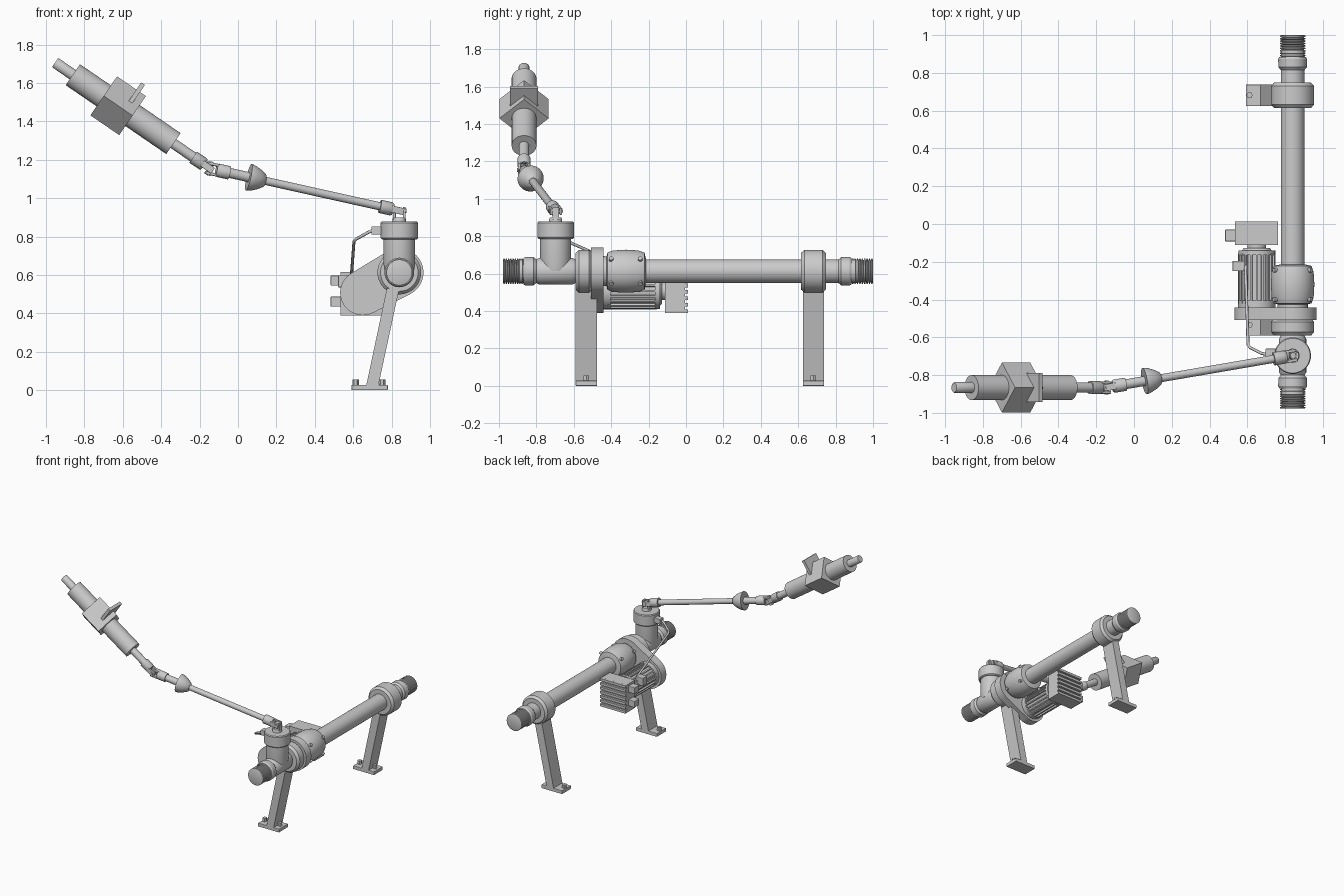
import bpy, bmesh, math
from mathutils import Vector, Matrix

if "Cube" in bpy.data.objects:
    bpy.data.objects.remove(bpy.data.objects["Cube"])

X, Y, Z = Vector((1, 0, 0)), Vector((0, 1, 0)), Vector((0, 0, 1))


def frame(origin, z, x=X):
    """Local frame: z along the given direction, x as near as possible to x."""
    z = Vector(z).normalized()
    y = z.cross(Vector(x)).normalized()
    m = Matrix((y.cross(z), y, z)).transposed().to_4x4()
    m.translation = Vector(origin)
    return m


def finish(name, bm, m, bevel=0, smooth=True):
    bmesh.ops.recalc_face_normals(bm, faces=bm.faces)
    me = bpy.data.meshes.new(name)
    bm.to_mesh(me)
    bm.free()
    if smooth:
        me.shade_smooth()
        me.set_sharp_from_angle(angle=math.radians(32))
    ob = bpy.data.objects.new(name, me)
    ob.matrix_world = m
    bpy.context.collection.objects.link(ob)
    if bevel:
        mod = ob.modifiers.new("Bevel", 'BEVEL')
        mod.width, mod.segments = bevel, 2
    return ob


def lathe(name, profile, m, n=40):
    """Capped solid of revolution about local z; profile is (height, radius)."""
    bm = bmesh.new()
    rings = [[bm.verts.new((r * math.cos(2 * math.pi * i / n), r * math.sin(2 * math.pi * i / n), h))
              for i in range(n)] for h, r in profile]
    for a, b in zip(rings, rings[1:]):
        for i in range(n):
            bm.faces.new((a[i], a[(i + 1) % n], b[(i + 1) % n], b[i]))
    bm.faces.new(rings[0])
    bm.faces.new(rings[-1])
    return finish(name, bm, m)


def cyl(name, r, a, b, m, n=32):
    return lathe(name, [(a, r), (b, r)], m, n)


def box(name, lo, hi, m=Matrix(), bevel=0):
    bm = bmesh.new()
    bmesh.ops.create_cube(bm, size=1)
    lo, hi = Vector(lo), Vector(hi)
    for v in bm.verts:
        v.co = Vector([(lo[i] + hi[i]) / 2 + v.co[i] * (hi[i] - lo[i]) for i in range(3)])
    return finish(name, bm, m, bevel, False)


def prism(name, pts, a, b, m, smooth=True):
    """Outline in local xy extruded from a to b along local z."""
    bm = bmesh.new()
    f = bm.faces.new([bm.verts.new((p[0], p[1], a)) for p in pts])
    ext = bmesh.ops.extrude_face_region(bm, geom=[f])["geom"]
    bmesh.ops.translate(bm, vec=(0, 0, b - a), verts=[v for v in ext if isinstance(v, bmesh.types.BMVert)])
    return finish(name, bm, m, 0, smooth)


# Main pipe along y
AX, AZ = 0.84, 0.613
main = frame((AX, 0, AZ), Y)
cyl("main_pipe", 0.063, -0.9, 0.92, main, 48)

# Threaded ends and their collars
for name, end, inner, s in (("front", -0.978, -0.87, -1), ("back", 1.0, 0.885, 1)):
    count = 9
    step = (end - inner) / count
    prof = []
    for i in range(count):
        h = inner + i * step
        prof += [(h, 0.056), (h + 0.3 * step, 0.067), (h + 0.75 * step, 0.067)]
    prof.append((end, 0.060))
    lathe(name + "_threaded_end", prof, main, 48)
    lathe(name + "_collar", [(inner - s * 0.07, 0.063), (inner - s * 0.055, 0.075),
                             (inner - s * 0.012, 0.077), (inner, 0.070)], main)

# Two supports: clamp ring, slanted leg, foot and bolts
for name, y0, y1, c0, c1 in (("front", -0.59, -0.475, -0.59, -0.50), ("back", 0.625, 0.738, 0.615, 0.748)):
    lathe(name + "_clamp", [(c0, 0.098), (c0 + 0.018, 0.114), (c1 - 0.018, 0.114), (c1, 0.098)], main, 48)
    # local x,y -> world x,z with z -> -y
    side = frame((0, 0, 0), -Y)
    prism(name + "_leg", [(0.667, 0.02), (0.73, 0.02), (0.84, 0.53), (0.775, 0.53)], -y1, -y0, side, False)
    box(name + "_foot", (0.592, y0, 0), (0.78, y1, 0.028), bevel=0.003)
    for i, x in enumerate((0.612, 0.75)):
        cyl(f"{name}_foot_bolt_{i}", 0.017, 0.02, 0.055, frame((x, (y0 + y1) / 2, 0), Z), 6)

# Belt case joining pipe and motor
MX, MZ = 0.65, 0.508
d = Vector((AX - MX, AZ - MZ))
ang = math.atan2(d.y, d.x)
off = math.acos((0.118 - 0.126) / d.length)
pts = []
for cx, cz, r, a0, a1 in ((AX, AZ, 0.126, ang - off, ang + off),
                          (MX, MZ, 0.118, ang + off, ang + 2 * math.pi - off)):
    pts += [(cx + r * math.cos(a0 + (a1 - a0) * i / 24), cz + r * math.sin(a0 + (a1 - a0) * i / 24))
            for i in range(25)]
prism("belt_case", pts, 0.442, 0.508, frame((0, 0, 0), -Y))

# Coupling housing with bolts
lathe("coupling_housing", [(-0.45, 0.08), (-0.425, 0.08), (-0.42, 0.100), (-0.39, 0.111), (-0.32, 0.115),
                           (-0.255, 0.111), (-0.222, 0.100), (-0.215, 0.07)], main, 48)
for i, a in enumerate((35, 145, 215, 325)):
    dr = Vector((math.cos(math.radians(a)), 0, math.sin(math.radians(a))))
    for j, y in enumerate((-0.40, -0.245)):
        cyl(f"housing_bolt_{i}_{j}", 0.012, 0.09, 0.122, frame((AX, y, AZ), dr, Y), 12)

# Finned motor
motor = frame((MX, 0, MZ), Y)
lathe("motor_body", [(-0.45, 0.086), (-0.15, 0.086), (-0.128, 0.07)], motor)
cyl("motor_front_ring", 0.099, -0.445, -0.405, motor)
cyl("motor_back_ring", 0.098, -0.165, -0.14, motor)
for i in range(20):
    fin = motor @ Matrix.Rotation(2 * math.pi * i / 20, 4, 'Z')
    box(f"motor_fin_{i}", (0.08, -0.005, -0.42), (0.099, 0.005, -0.155), fin)
box("motor_terminal", (0.522, -0.25, 0.535), (0.585, -0.195, 0.60), bevel=0.004)

# Ribbed control box with plugs
box("control_box", (0.535, -0.112, 0.39), (0.762, -0.005, 0.615))
for i in range(7):
    z = 0.39 + i * 0.0342
    box(f"control_box_rib_{i}", (0.535, -0.006, z), (0.762, 0.012, z + 0.0195))
for i, z in enumerate((0.435, 0.545)):
    box(f"control_plug_{i}", (0.482, -0.092, z), (0.545, -0.03, z + 0.052), bevel=0.004)
cyl("motor_to_box_duct", 0.05, -0.14, -0.10, motor)

# Tee branch with cap and sensor
TY = -0.697
tee = frame((AX, TY, 0), Z)
lathe("tee_branch", [(AZ, 0.075), (0.66, 0.083), (0.80, 0.083)], tee, 48)
lathe("tee_body", [(-0.80, 0.063), (-0.785, 0.072), (-0.61, 0.072), (-0.59, 0.063)], main, 48)
lathe("tee_cap", [(0.785, 0.090), (0.792, 0.097), (0.872, 0.097), (0.879, 0.092)], tee, 48)
box("sensor", (0.695, -0.705, 0.81), (0.76, -0.66, 0.853), bevel=0.004)

# Sensor cable
cu = bpy.data.curves.new("sensor_cable", 'CURVE')
cu.dimensions, cu.bevel_depth, cu.bevel_resolution = '3D', 0.008, 2
cu.use_fill_caps = True
sp = cu.splines.new('POLY')
path = [(0.70, -0.69, 0.832), (0.675, -0.685, 0.82), (0.615, -0.655, 0.787), (0.604, -0.64, 0.775), (0.59, -0.22, 0.59)]
sp.points.add(len(path) - 1)
for p, co in zip(sp.points, path):
    p.co = (*co, 1)
bpy.context.collection.objects.link(bpy.data.objects.new("sensor_cable", cu))


# Universal joints: each yoke is a collar with two prongs
def yoke(name, center, direction, side, c0=0.035, c1=0.105):
    m = frame(center, direction, side)
    lathe(name + "_collar", [(c0, 0.030), (c0 + 0.008, 0.035), (c1, 0.035)], m, 24)
    for i, s in enumerate((-1, 1)):
        x = sorted((s * 0.018, s * 0.033))
        box(f"{name}_prong_{i}", (x[0], -0.018, -0.02), (x[1], 0.018, c0 + 0.012), m, 0.003)
    pin = frame(center, m.col[0].to_3d(), m.col[2].to_3d())
    cyl(name + "_pin", 0.011, -0.037, 0.037, pin, 16)


A = Vector((AX, TY, 0.935))
U = Vector((-0.13, -0.866, 1.143))
u = Vector((-0.825, 0, 0.565)).normalized()
B = U + u * 0.02
rod_dir = (B - A).normalized()
L = (B - A).length
yoke("base_joint_lower", A, -Z, X, 0.035, 0.06)
yoke("base_joint_upper", A, rod_dir, Y)
yoke("elbow_joint_lower", B, -rod_dir, Z)
yoke("elbow_joint_upper", B, u, Y)
for name, c in (("base", A), ("elbow", B)):
    box(name + "_joint_cross", (-0.015,) * 3, (0.015,) * 3, frame(c, rod_dir, Y), 0.003)

# Telescopic rod with bell guard
rod = frame(A, rod_dir, Y)
cyl("rod_inner", 0.021, 0.06, L - 0.2, rod)
cyl("rod_outer", 0.026, L - 0.25, L - 0.06, rod)
g = L - 0.21
lathe("bell_guard", [(g - 0.09, 0.026), (g - 0.085, 0.034), (g - 0.055, 0.053), (g - 0.03, 0.064),
                     (g - 0.008, 0.070), (g, 0.070)], rod)

# Tilted actuator: shafts, drum, diamond block and plate
act = frame(U, u, Y)
cyl("actuator_shaft", 0.027, 0.08, 0.27, act)
cyl("actuator_drum", 0.066, 0.25, 0.885, act, 48)
lathe("actuator_tip", [(0.87, 0.029), (0.99, 0.029), (0.997, 0.025)], act)
prism("actuator_block", [(0.132, 0), (0, 0.123), (-0.132, 0), (0, -0.123)], 0.508, 0.69, act, False)
box("actuator_plate", (-0.076, -0.168, 0.545), (0.076, -0.03, 0.568), act)
